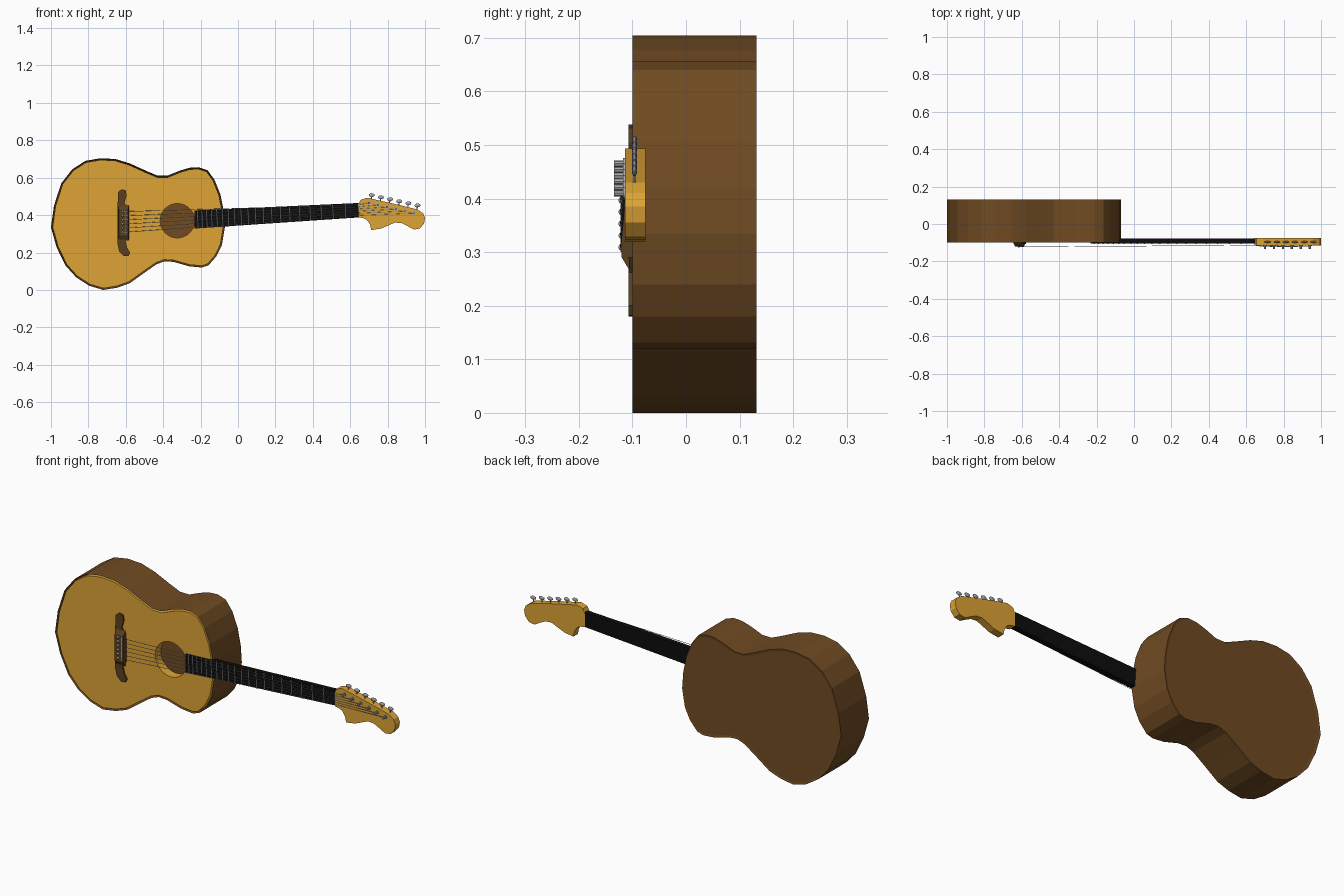
import bpy, bmesh, math
from mathutils import Vector, Matrix

if "Cube" in bpy.data.objects:
    bpy.data.objects.remove(bpy.data.objects["Cube"])


def material(name, rgb):
    m = bpy.data.materials.new(name)
    m.diffuse_color = (*rgb, 1)
    m.use_nodes = True
    m.node_tree.nodes["Principled BSDF"].inputs["Base Color"].default_value = m.diffuse_color
    return m


SPRUCE = material("golden_wood", (0.73, 0.37, 0.035))
BROWN = material("brown_wood", (0.16, 0.07, 0.016))
DARK = material("bridge_wood", (0.10, 0.05, 0.014))
BLACK = material("black_wood", (0.004, 0.004, 0.004))
STEEL = material("steel", (0.40, 0.40, 0.42))


def finish(name, bm, mat, smooth=False):
    bmesh.ops.recalc_face_normals(bm, faces=bm.faces[:])
    me = bpy.data.meshes.new(name)
    bm.to_mesh(me)
    bm.free()
    me.materials.append(mat)
    if smooth:
        me.shade_smooth()
        me.set_sharp_from_angle(angle=math.radians(40))
    ob = bpy.data.objects.new(name, me)
    bpy.context.collection.objects.link(ob)
    return ob


def prism(name, loops, y0, y1, mat):
    """Extrude an xz outline (further loops are holes) from y0 to y1."""
    bm = bmesh.new()
    edges = []
    for loop in loops:
        vs = [bm.verts.new((x, y0, z)) for x, z in loop]
        edges += [bm.edges.new((vs[i - 1], vs[i])) for i in range(len(vs))]
    bmesh.ops.triangle_fill(bm, edges=edges, use_beauty=True, normal=(0, -1, 0))
    ext = bmesh.ops.extrude_face_region(bm, geom=bm.faces[:], use_keep_orig=True)
    moved = [g for g in ext["geom"] if isinstance(g, bmesh.types.BMVert)]
    bmesh.ops.translate(bm, verts=moved, vec=(0, y1 - y0, 0))
    return finish(name, bm, mat)


def rod(bm, a, b, r, sides=8):
    a, b = Vector(a), Vector(b)
    d = b - a
    m = Matrix.Translation((a + b) / 2) @ d.to_track_quat("Z", "Y").to_matrix().to_4x4()
    bmesh.ops.create_cone(bm, cap_ends=True, segments=sides, radius1=r, radius2=r,
                          depth=d.length, matrix=m)


def ball(bm, c, size):
    m = Matrix.Translation(c) @ Matrix.Diagonal((*size, 1))
    bmesh.ops.create_uvsphere(bm, u_segments=10, v_segments=6, radius=1, matrix=m)


# Body: sides and back, with the front recessed to take the soundboard
outline = [(-1.0, .335), (-.984, .45), (-.945, .57), (-.886, .645), (-.816, .69), (-.736, .704),
           (-.656, .70), (-.58, .677), (-.485, .634), (-.43, .611), (-.377, .611), (-.313, .637),
           (-.26, .653), (-.21, .656), (-.163, .64), (-.126, .59), (-.094, .51), (-.076, .42),
           (-.07, .335), (-.086, .24), (-.115, .18), (-.158, .131), (-.195, .12), (-.26, .126),
           (-.345, .15), (-.393, .153), (-.436, .137), (-.506, .088), (-.58, .035), (-.645, .012),
           (-.72, .0), (-.795, .022), (-.865, .067), (-.923, .131), (-.97, .228)]
bm = bmesh.new()
front = bm.faces.new([bm.verts.new((x, -.1, z)) for x, z in outline])
back = bm.faces.new([bm.verts.new((x, .132, z)) for x, z in reversed(outline)])
bmesh.ops.bridge_loops(bm, edges=bm.edges[:])
bmesh.ops.recalc_face_normals(bm, faces=bm.faces[:])
bmesh.ops.inset_region(bm, faces=[back], thickness=.012, depth=-.002)
bmesh.ops.inset_region(bm, faces=[front], thickness=.009)
inner = [(v.co.x, v.co.z) for v in front.verts]
for v in front.verts:
    v.co.y = -.05
finish("body_shell", bm, BROWN)

# Soundboard with round sound hole
hole = [(-.324 + .092 * math.cos(k * math.tau / 32), .37 + .092 * math.sin(k * math.tau / 32))
        for k in range(32)]
prism("soundboard", [inner, hole], -.0985, -.05, SPRUCE)

# Neck: tapered bar with a slight upward tilt
X0, X1 = -.233, .65


def neck_z(x, side):
    t = (x - X0) / (X1 - X0)
    return .3765 + .05 * t + side * (.0485 - .010 * t)


prism("neck", [[(X0, neck_z(X0, -1)), (X1, neck_z(X1, -1)), (X1, neck_z(X1, 1)), (X0, neck_z(X0, 1))]],
      -.105, -.078, BLACK)

# Frets at musical spacing, plus the nut
bm = bmesh.new()
for n in range(21):
    x = .645 - 1.255 * (1 - 2 ** (-n / 12))
    rod(bm, (x + .002, -.105, neck_z(x, -1)), (x - .002, -.105, neck_z(x, 1)), .0025, 6)
finish("frets", bm, STEEL)

# Headstock
head = [(.645, .388), (.645, .46), (.656, .482), (.69, .493), (.83, .462), (.96, .43), (.99, .41),
        (1.0, .385), (.995, .355), (.972, .328), (.94, .323), (.905, .342), (.875, .357), (.84, .36),
        (.80, .343), (.765, .328), (.712, .32), (.706, .35), (.69, .374), (.67, .384)]
prism("headstock", [head], -.114, -.076, SPRUCE)

# Tuning posts on the face and oval keys along the top edge
posts = [(.70 + .048 * k, .465 - .011 * k) for k in range(6)]
bm, keys = bmesh.new(), bmesh.new()
for k, (x, z) in enumerate(posts):
    rod(bm, (x, -.11, z), (x, -.118, z), .011, 10)
    rod(bm, (x, -.118, z), (x, -.134, z), .006, 8)
    kx, kz = .715 + .049 * k, .507 - .011 * k
    rod(keys, (kx - .005, -.096, kz - .035), (kx, -.096, kz), .003, 6)
    ball(keys, (kx, -.096, kz), (.017, .005, .010))
finish("tuning_posts", bm, STEEL, True)
finish("tuning_keys", keys, STEEL, True)

# Bridge: thin curled plate with a raised tapered centre block
plate = [(-.643, .47), (-.64, .525), (-.622, .538), (-.60, .532), (-.595, .505), (-.607, .465),
         (-.585, .435), (-.582, .29), (-.602, .262), (-.592, .225), (-.577, .20), (-.585, .182),
         (-.61, .18), (-.635, .205), (-.645, .25)]
prism("bridge_plate", [plate], -.107, -.095, DARK)
block = prism("bridge_block", [[(-.642, .265), (-.583, .265), (-.583, .455), (-.642, .455)]],
              -.105, -.120, DARK)
for v in block.data.vertices:
    if v.co.y < -.11:
        v.co.z += .025 if v.co.z < .36 else -.025
        v.co.x += .005 if v.co.x < -.61 else -.005

# Saddle, pins and strings
bm = bmesh.new()
rod(bm, (-.598, -.119, .30), (-.598, -.119, .425), .003, 6)
finish("saddle", bm, STEEL)
pins, strings = bmesh.new(), bmesh.new()
for i in range(6):
    zb, zn = .364 + (i - 2.5) * .022, .4265 + (i - 2.5) * .0115
    ball(pins, (-.617, -.121, zb), (.006, .005, .006))
    px, pz = posts[5 - i]
    path = [(-.617, -.121, zb), (-.598, -.122, zb), (.645, -.114, zn), (px, -.122, pz)]
    for a, b in zip(path, path[1:]):
        rod(strings, a, b, .0013, 5)
finish("bridge_pins", pins, STEEL, True)
finish("strings", strings, STEEL)
